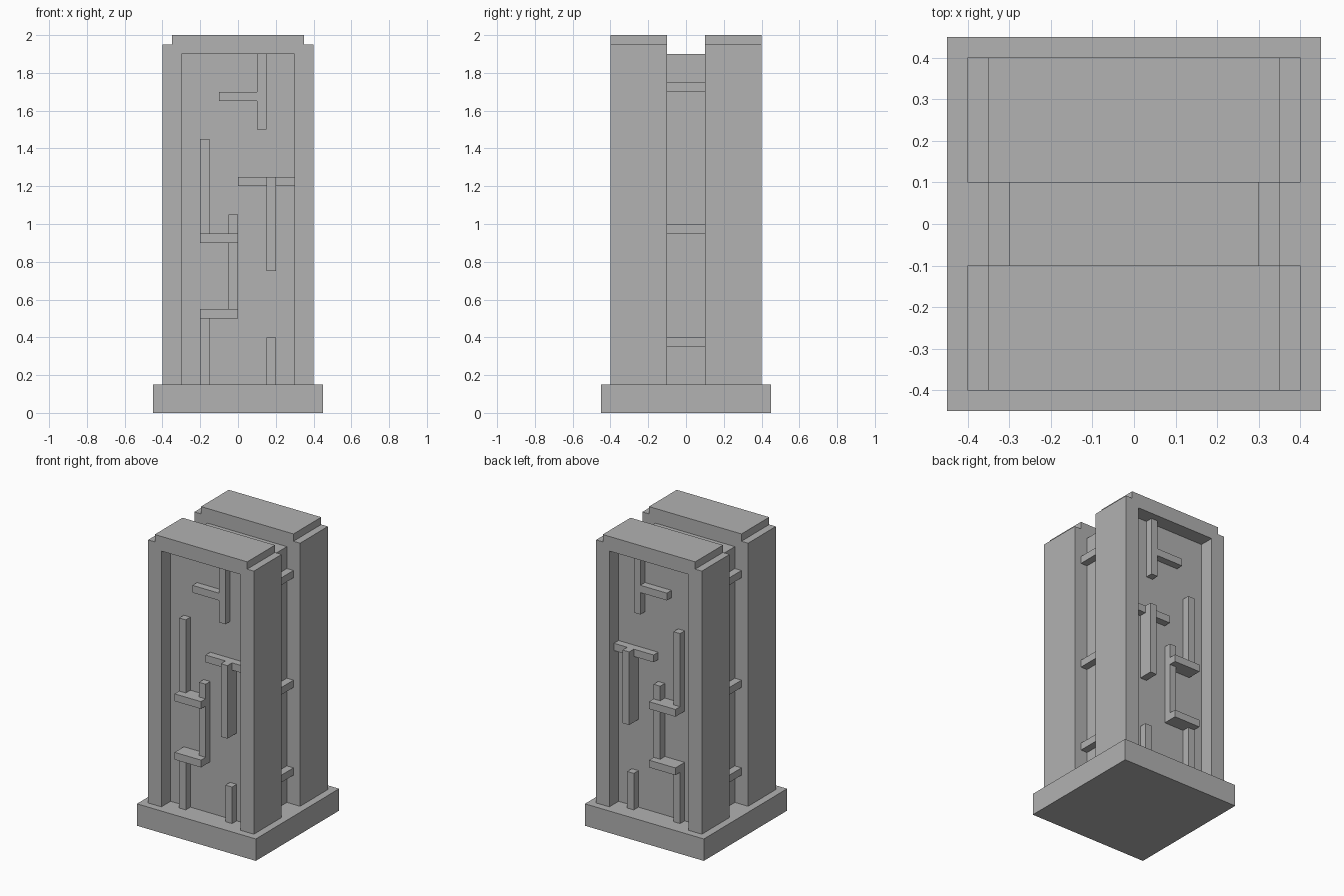
import bpy
import bmesh

cube = bpy.data.objects.get("Cube")
if cube:
    bpy.data.objects.remove(cube, do_unlink=True)

stone = bpy.data.materials.new("grey_stone")
stone.use_nodes = True
GREY = (0.445, 0.445, 0.445, 1)
stone.diffuse_color = GREY
stone.node_tree.nodes["Principled BSDF"].inputs["Base Color"].default_value = GREY


def prism(name, outline, y0, y1, mirror=False):
    """Extrude an (x, z) outline from y0 to y1, optionally mirrored to the back."""
    bm = bmesh.new()
    face = bm.faces.new([bm.verts.new((x, y0, z)) for x, z in outline])
    grown = bmesh.ops.extrude_face_region(bm, geom=[face])["geom"]
    for v in grown:
        if isinstance(v, bmesh.types.BMVert):
            v.co.y = y1
    bmesh.ops.recalc_face_normals(bm, faces=bm.faces)
    mesh = bpy.data.meshes.new(name)
    bm.to_mesh(mesh)
    bm.free()
    mesh.materials.append(stone)
    obj = bpy.data.objects.new(name, mesh)
    bpy.context.collection.objects.link(obj)
    if mirror:
        mod = obj.modifiers.new("front_to_back", 'MIRROR')
        mod.use_axis = (False, True, False)
        mod.use_mirror_merge = False
    return obj


def box(name, x0, x1, z0, z1, y0, y1, mirror=False):
    return prism(name, [(x0, z0), (x1, z0), (x1, z1), (x0, z1)], y0, y1, mirror)


FLOOR = 0.15    # top of the plinth
PANEL = -0.3    # recessed wall behind the relief
LOW, HIGH = -0.35, -0.4    # relief front planes

# Plinth and central core
box("plinth", -0.45, 0.45, 0, FLOOR, -0.45, 0.45)
box("core", -0.3, 0.3, FLOOR, 1.9, -0.1, 0.1)

# Two slabs with a stepped top and a framed recess
right_side = [(0.4, FLOOR), (0.4, 1.95), (0.35, 1.95), (0.35, 2)]
outer = right_side + [(-x, z) for x, z in reversed(right_side)]
opening = [(-0.3, FLOOR), (-0.3, 1.9), (0.3, 1.9), (0.3, FLOOR)]
prism("slab_wall", outer, PANEL, -0.1, mirror=True)
prism("slab_frame", outer + opening, -0.4, PANEL, mirror=True)

# Relief bars on the recessed wall: x0, x1, z0, z1, front plane
relief = {
    "top_upright": (0.1, 0.15, 1.5, 1.9, LOW),
    "top_crossbar": (-0.1, 0.1, 1.65, 1.7, LOW),
    "tall_upright": (-0.2, -0.15, 0.95, 1.45, LOW),
    "middle_ledge": (-0.2, 0, 0.9, 0.95, HIGH),
    "short_upright": (-0.05, 0, 0.95, 1.05, LOW),
    "linking_upright": (-0.05, 0, 0.55, 0.9, LOW),
    "lower_ledge": (-0.2, 0, 0.5, 0.55, HIGH),
    "foot_upright": (-0.2, -0.15, FLOOR, 0.5, LOW),
    "side_crossbar": (0, 0.3, 1.2, 1.25, LOW),
    "side_upright": (0.15, 0.2, 0.75, 1.25, HIGH),
    "small_post": (0.15, 0.2, FLOOR, 0.4, LOW),
}
for name, (x0, x1, z0, z1, front) in relief.items():
    box(name, x0, x1, z0, z1, front, PANEL, mirror=True)

# Rungs joining the slabs across the side grooves
for side, (x0, x1) in {"left": (0.3, 0.35), "right": (-0.35, -0.3)}.items():
    for level, z in {"low": 0.35, "middle": 0.95, "high": 1.7}.items():
        box(f"{side}_{level}_rung", x0, x1, z, z + 0.05, -0.1, 0.1)
